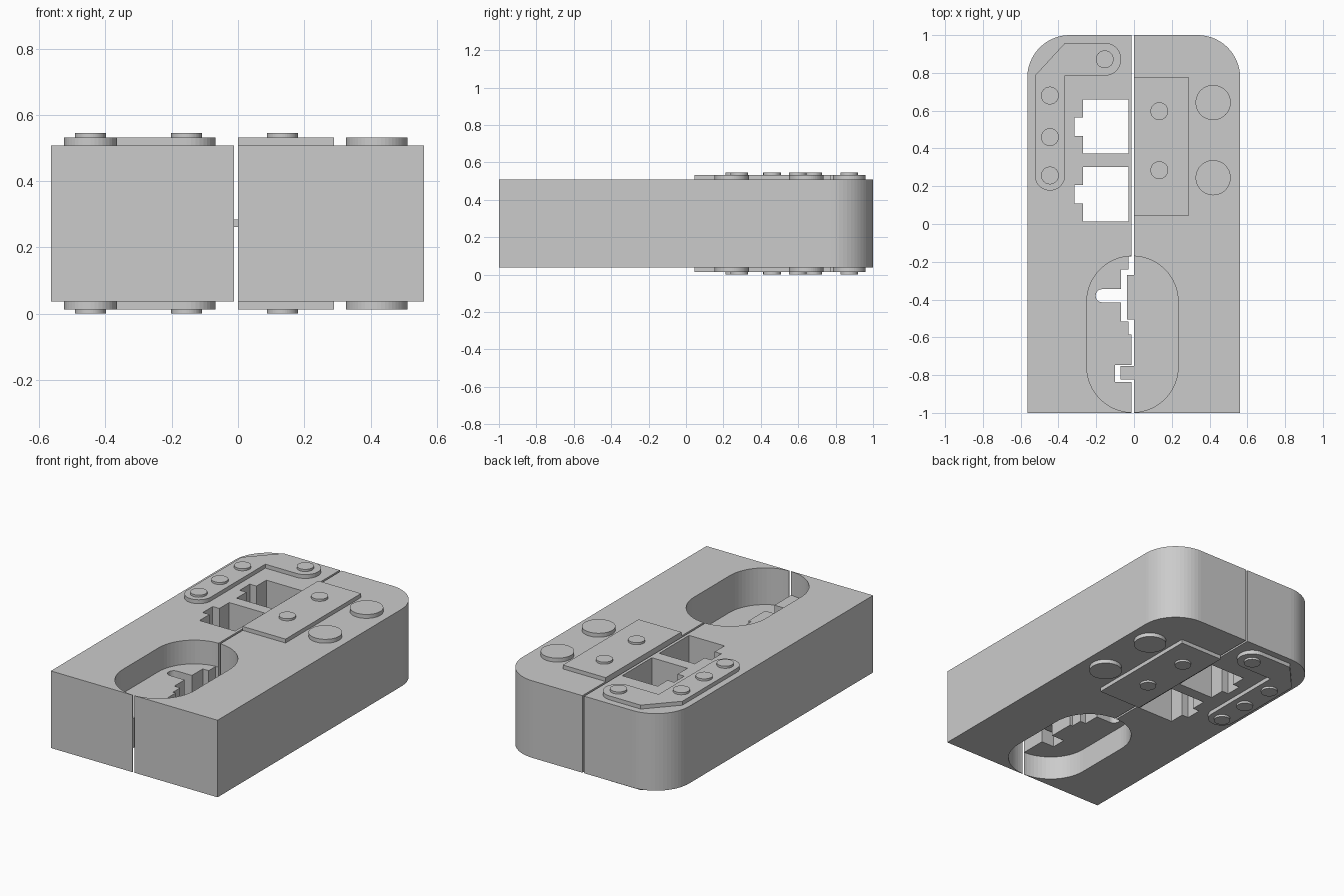
import bpy, bmesh
from math import cos, sin, radians

if "Cube" in bpy.data.objects:
    bpy.data.objects.remove(bpy.data.objects["Cube"])

ZC = 0.2725                              # mid-height; everything mirrors about it
BODY, PLATE, RIVET = 0.2355, 0.2595, 0.2725   # half heights
WEB_L, WEB_R = 0.09, 0.011               # half thickness of the pocket floors


def arc(cx, cy, r, a0, a1, n=16):
    return [(cx + r * cos(radians(a0 + (a1 - a0) * i / n)),
             cy + r * sin(radians(a0 + (a1 - a0) * i / n))) for i in range(n + 1)]


def circle(cx, cy, r, n=40):
    return arc(cx, cy, r, 0, 360, n)[:-1]


def rect(x0, y0, x1, y1):
    return [(x0, y0), (x1, y0), (x1, y1), (x0, y1)]


def prism(name, pts, z0, z1):
    """Extrude an outline between two heights measured from mid-height."""
    bm = bmesh.new()
    face = bm.faces.new([bm.verts.new((x, y, ZC + z0)) for x, y in pts])
    ext = bmesh.ops.extrude_face_region(bm, geom=[face])
    top = [g for g in ext["geom"] if isinstance(g, bmesh.types.BMVert)]
    bmesh.ops.translate(bm, verts=top, vec=(0, 0, z1 - z0))
    bmesh.ops.recalc_face_normals(bm, faces=bm.faces)
    mesh = bpy.data.meshes.new(name)
    bm.to_mesh(mesh)
    bm.free()
    ob = bpy.data.objects.new(name, mesh)
    bpy.context.collection.objects.link(ob)
    return ob


def both_sides(name, pts, z0, z1):
    prism(name + "_top", pts, z0, z1)
    prism(name + "_bottom", pts, -z1, -z0)


def combine(target, pts, z0, z1, op="DIFFERENCE"):
    """Apply a boolean with a prism, then discard the prism."""
    tool = prism("helper", pts, z0, z1)
    tool.hide_render = True
    mod = target.modifiers.new("cut", "BOOLEAN")
    mod.operation, mod.solver, mod.object = op, "EXACT", tool
    bpy.context.view_layer.objects.active = target
    bpy.ops.object.modifier_apply(modifier=mod.name)
    bpy.data.objects.remove(tool, do_unlink=True)


pocket = arc(-0.008, -0.412, 0.242, 0, 180, 32) + arc(-0.008, -0.755, 0.242, 180, 360, 32)

# Left half of the body
left = prism("left_body", [(-0.012, 1)] + arc(-0.34, 0.775, 0.225, 90, 180)
             + [(-0.565, -1), (-0.012, -1)], -BODY, BODY)
# Right half of the body
right = prism("right_body", [(0, -1), (0.562, -1)]
              + arc(0.337, 0.775, 0.225, 0, 90) + [(0, 1)], -BODY, BODY)

# Oval pockets from both faces, leaving a floor in the middle
for half, web in ((left, WEB_L), (right, WEB_R)):
    combine(half, pocket, web, 0.4)
    combine(half, pocket, -0.4, -web)

# Stepped keyhole edge in the left pocket floor
key = [(0.1, -0.173), (-0.03, -0.173), (-0.03, -0.24), (-0.07, -0.24), (-0.07, -0.345)]
key += arc(-0.168, -0.38, 0.035, 90, 270, 10)
key += [(-0.07, -0.415), (-0.07, -0.515), (-0.03, -0.515), (-0.03, -0.585), (0.1, -0.585)]
combine(left, key, -0.12, 0.12)
combine(left, rect(-0.1, -0.837, 0.1, -0.747), -0.12, 0.12)

# Thin tongues on the right pocket floor
for x0, y0, y1 in ((-0.037, -0.505, -0.27), (-0.072, -0.822, -0.752)):
    combine(right, rect(x0, y0, 0.05, y1), -WEB_R, WEB_R, "UNION")

# Two notched windows through the left half
for y in (0.372, 0.014):
    combine(left, [(-0.03, y), (-0.03, y + 0.287), (-0.27, y + 0.287), (-0.27, y + 0.192),
                   (-0.315, y + 0.192), (-0.315, y + 0.095), (-0.27, y + 0.095), (-0.27, y)],
            -0.4, 0.4)

# Bent strap plate on the left half, both faces
both_sides("strap_plate", arc(-0.445, 0.257, 0.08, 180, 360, 20)
           + [(-0.365, 0.785)] + arc(-0.155, 0.872, 0.087, -90, 90, 20)
           + [(-0.365, 0.959), (-0.525, 0.785)], BODY, PLATE)

# Rectangular plate on the right half
both_sides("cover_plate", rect(0, 0.045, 0.29, 0.775), BODY, PLATE)

# Rivets on the plates
for i, (x, y) in enumerate([(-0.445, 0.257), (-0.445, 0.46), (-0.445, 0.68),
                            (-0.155, 0.872), (0.134, 0.597), (0.134, 0.285)]):
    both_sides(f"rivet_{i}", circle(x, y, 0.047), PLATE, RIVET)

# Large discs beside the cover plate
for i, y in enumerate((0.643, 0.245)):
    both_sides(f"disc_{i}", circle(0.419, y, 0.093, 48), BODY, PLATE)
